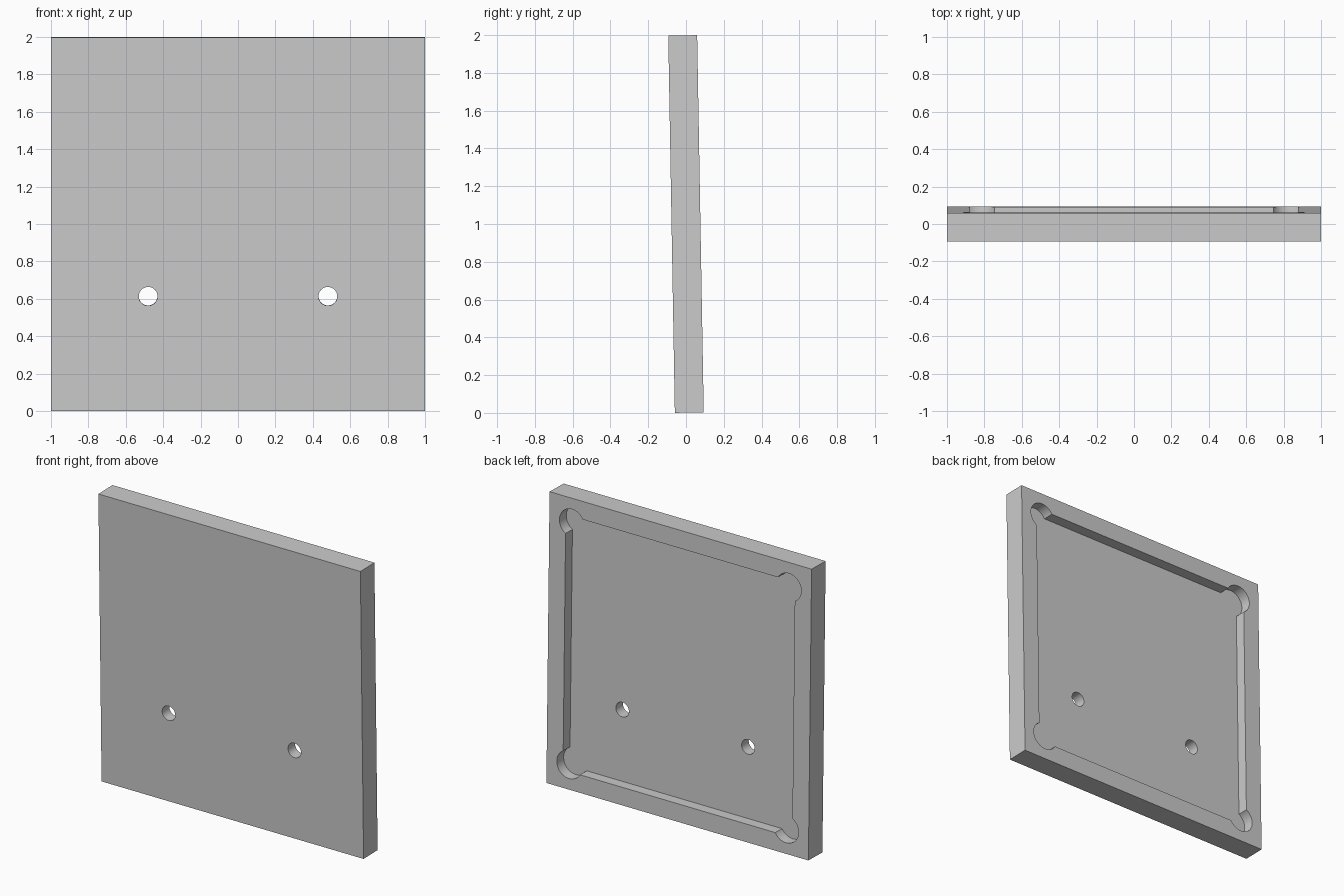
import bpy, math
from mathutils import Matrix

cube = bpy.data.objects.get("Cube")
if cube:
    bpy.data.objects.remove(cube, do_unlink=True)

WIDTH, HEIGHT, THICK = 2.0, 1.997, 0.153
POCKET_HALF, POCKET_DEPTH = 0.875, 0.075
RELIEF_POS, RELIEF_R = 0.828, 0.095
HOLE_X, HOLE_Z, HOLE_R = 0.48, -0.385, 0.05
TILT = math.radians(1)

grey = bpy.data.materials.new("plain grey")
grey.use_nodes = True
colour = (0.6, 0.6, 0.6, 1)
grey.diffuse_color = colour
grey.node_tree.nodes["Principled BSDF"].inputs["Base Color"].default_value = colour


def box(name, size, y=0):
    bpy.ops.mesh.primitive_cube_add(size=1, location=(0, y, 0))
    ob = bpy.context.object
    ob.name = name
    ob.data.transform(Matrix.Diagonal((*size, 1)))
    ob.data.materials.append(grey)
    return ob


def rod(name, x, z, radius, length, y=0):
    bpy.ops.mesh.primitive_cylinder_add(vertices=48, radius=radius, depth=length,
                                        location=(x, y, z), rotation=(math.pi / 2, 0, 0))
    ob = bpy.context.object
    ob.name = name
    ob.data.materials.append(grey)
    return ob


def cut(target, cutter):
    cutter.hide_render = True
    mod = target.modifiers.new(cutter.name, 'BOOLEAN')
    mod.operation = 'DIFFERENCE'
    mod.solver = 'EXACT'
    mod.object = cutter
    bpy.context.view_layer.objects.active = target
    bpy.ops.object.modifier_apply(modifier=mod.name)
    bpy.data.objects.remove(cutter, do_unlink=True)


# Square plate
plate = box("plate", (WIDTH, THICK, HEIGHT))

# Shallow pocket in the back, with round corner reliefs
pocket_len = 2 * POCKET_DEPTH
back = THICK / 2
cut(plate, box("pocket_cutter", (2 * POCKET_HALF, pocket_len, 2 * POCKET_HALF), back))
for sx in (-1, 1):
    for sz in (-1, 1):
        cut(plate, rod("relief_cutter", sx * RELIEF_POS, sz * RELIEF_POS,
                       RELIEF_R, pocket_len, back))

# Two through holes
for sx in (-1, 1):
    cut(plate, rod("hole_cutter", sx * HOLE_X, HOLE_Z, HOLE_R, 1))

# Lean the plate slightly forward and stand it on the floor
plate.data.transform(Matrix.Translation((0, 0, 1)) @ Matrix.Rotation(TILT, 4, 'X'))
bpy.ops.object.select_all(action='DESELECT')
plate.select_set(True)
bpy.context.view_layer.objects.active = plate
bpy.ops.object.shade_smooth_by_angle(angle=math.radians(30))
